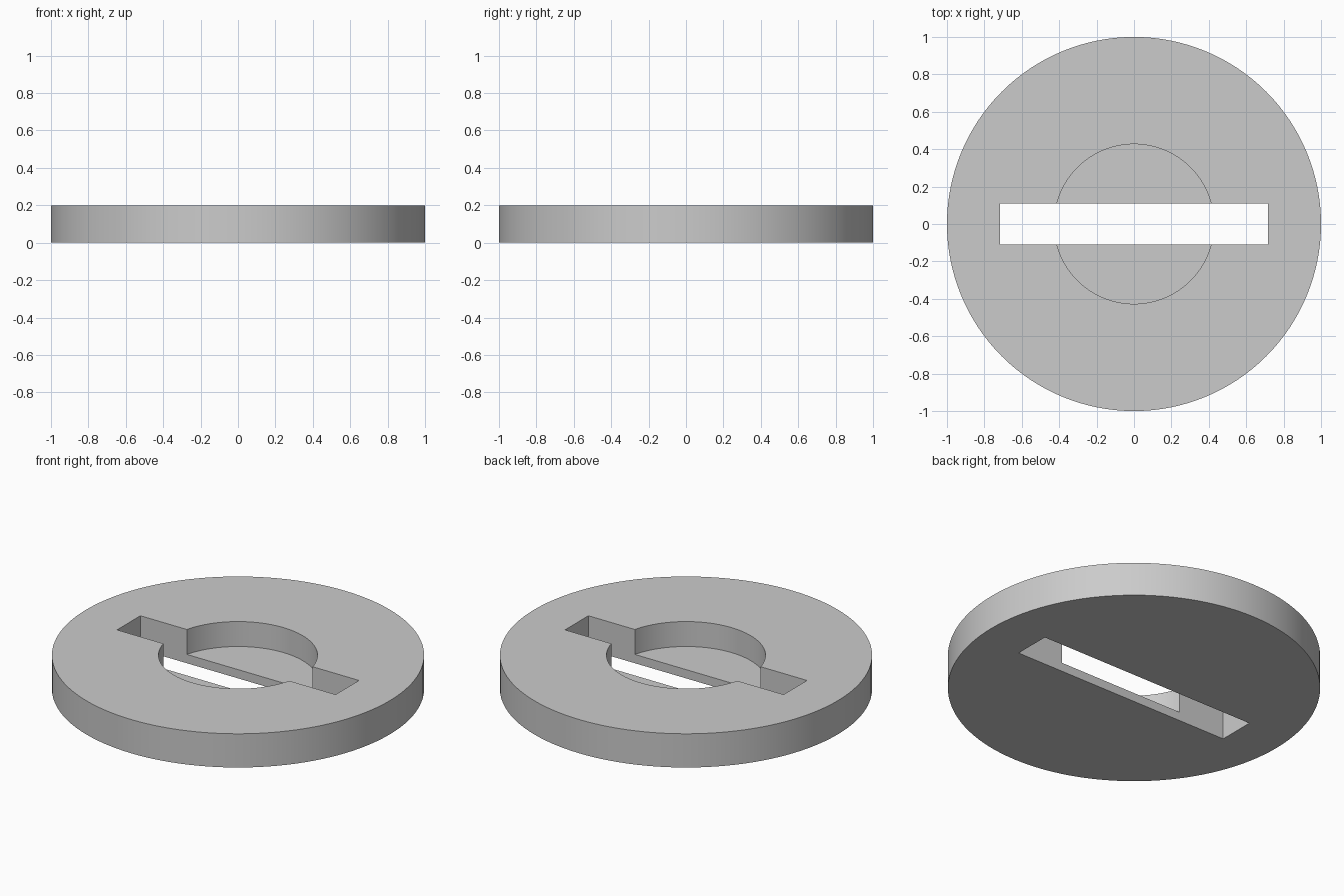
import bpy
import math

RADIUS, HEIGHT = 1.0, 0.2
RECESS_RADIUS, RECESS_FLOOR = 0.427, 0.052
SLOT_LENGTH, SLOT_WIDTH = 1.434, 0.219

cube = bpy.data.objects.get("Cube")
if cube:
    bpy.data.objects.remove(cube, do_unlink=True)


def cylinder(name, radius, bottom, top):
    bpy.ops.mesh.primitive_cylinder_add(
        vertices=128, radius=radius, depth=top - bottom,
        location=(0, 0, (bottom + top) / 2))
    obj = bpy.context.object
    obj.name = name
    return obj


def cut(target, cutter):
    """Subtract the cutter from the target, then discard the cutter."""
    cutter.hide_render = True
    mod = target.modifiers.new(cutter.name, "BOOLEAN")
    mod.operation = "DIFFERENCE"
    mod.solver = "EXACT"
    mod.object = cutter
    bpy.context.view_layer.objects.active = target
    bpy.ops.object.modifier_apply(modifier=mod.name)
    bpy.data.objects.remove(cutter, do_unlink=True)


# Flat round body
disc = cylinder("slotted_disc", RADIUS, 0, HEIGHT)

# Round recess sunk into the top, leaving a thin floor
cut(disc, cylinder("recess_cutter", RECESS_RADIUS, RECESS_FLOOR, HEIGHT * 2))

# Rectangular slot passing right through
bpy.ops.mesh.primitive_cube_add(size=1, location=(0, 0, HEIGHT / 2))
slot = bpy.context.object
slot.name = "slot_cutter"
slot.scale = (SLOT_LENGTH, SLOT_WIDTH, HEIGHT * 3)
cut(disc, slot)

# Single grey material
grey = bpy.data.materials.new("plain_grey")
grey.use_nodes = True
colour = (0.6, 0.6, 0.6, 1)
grey.diffuse_color = colour
grey.node_tree.nodes["Principled BSDF"].inputs["Base Color"].default_value = colour
disc.data.materials.clear()
disc.data.materials.append(grey)

# Smooth round walls with crisp rims
bpy.ops.object.select_all(action="DESELECT")
disc.select_set(True)
bpy.context.view_layer.objects.active = disc
bpy.ops.object.shade_smooth_by_angle(angle=math.radians(30))
